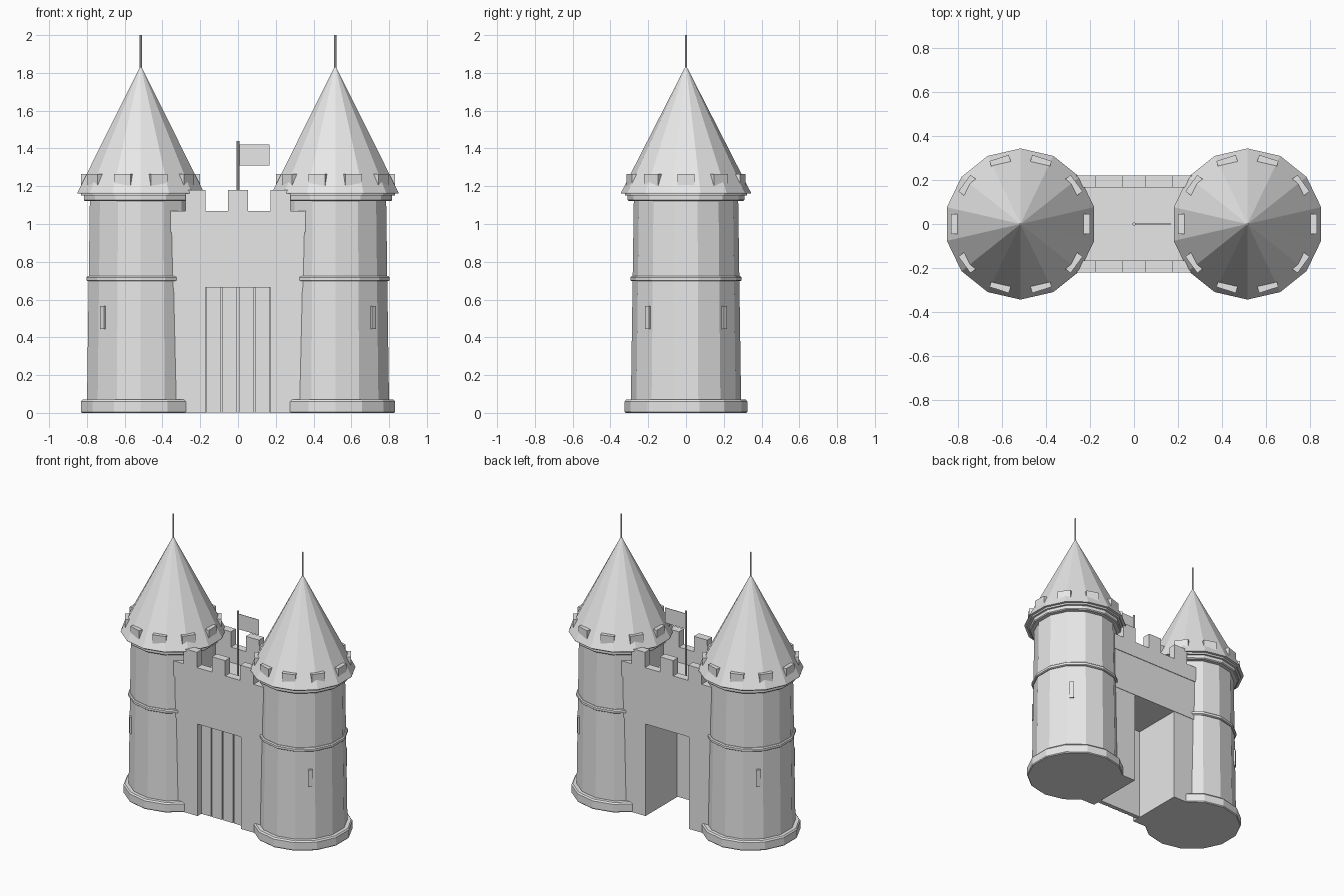
import bpy, bmesh, math
from mathutils import Matrix, Vector

if "Cube" in bpy.data.objects:
    bpy.data.objects.remove(bpy.data.objects["Cube"])

SIDES = 14
TOWER_X = 0.515

stone = bpy.data.materials.new("pale_grey_stone")
stone.diffuse_color = (0.8, 0.8, 0.8, 1)
stone.use_nodes = True
stone.node_tree.nodes["Principled BSDF"].inputs["Base Color"].default_value = stone.diffuse_color


def finish(name, bm):
    bmesh.ops.recalc_face_normals(bm, faces=bm.faces)
    mesh = bpy.data.meshes.new(name)
    bm.to_mesh(mesh)
    bm.free()
    mesh.materials.append(stone)
    ob = bpy.data.objects.new(name, mesh)
    bpy.context.collection.objects.link(ob)
    return ob


def add_box(bm, lo, hi, matrix=Matrix()):
    lo, hi = Vector(lo), Vector(hi)
    m = matrix @ Matrix.Translation((lo + hi) / 2) @ Matrix.Diagonal((*(hi - lo), 1))
    bmesh.ops.create_cube(bm, size=1, matrix=m)


def box(name, lo, hi):
    bm = bmesh.new()
    add_box(bm, lo, hi)
    return finish(name, bm)


def lathe(name, profile, x=0, sides=SIDES):
    """Closed solid from (radius, z) pairs, with a corner pointing along y."""
    bm = bmesh.new()
    rings = []
    for r, z in profile:
        if r == 0:
            rings.append([bm.verts.new((x, 0, z))] * sides)
            continue
        angles = [math.pi / 2 + 2 * math.pi * i / sides for i in range(sides)]
        rings.append([bm.verts.new((x + r * math.cos(a), r * math.sin(a), z)) for a in angles])
    for a, b in zip(rings, rings[1:]):
        for i in range(sides):
            j = (i + 1) % sides
            quad = [a[i], a[j], b[j], b[i]]
            bm.faces.new(list(dict.fromkeys(quad)))
    for ring, (r, z) in ((rings[0], profile[0]), (rings[-1], profile[-1])):
        if r > 0:
            bm.faces.new(ring)
    return finish(name, bm)


# Towers
for side, s in (("left", -1), ("right", 1)):
    x = s * TOWER_X
    lathe(side + "_tower_base", [(0.32, 0), (0.325, 0.006), (0.325, 0.06), (0.317, 0.07)], x)
    lathe(side + "_tower_body", [(0.292, 0.05), (0.276, 1.15)], x)
    lathe(side + "_tower_band", [(0.288, 0.697), (0.295, 0.702), (0.295, 0.718), (0.288, 0.724)], x)
    lathe(side + "_tower_collar", [(0.303, 1.122), (0.309, 1.128), (0.309, 1.15), (0.324, 1.15),
                                   (0.324, 1.168)], x)
    lathe(side + "_roof", [(0.343, 1.162), (0.343, 1.168), (0, 1.84)], x)
    lathe(side + "_spire", [(0.006, 1.8), (0.006, 2.0)], x, 8)

    # Ring of battlement blocks poking through the roof edge
    bm = bmesh.new()
    for i in range(10):
        turn = Matrix.Translation((x, 0, 0)) @ Matrix.Rotation(i * math.pi / 5, 4, 'Z')
        add_box(bm, (0.284, -0.046, 1.172), (0.315, 0.046, 1.264), turn)
    finish(side + "_tower_battlements", bm)

    # Arrow slits on the outer diagonals
    bm = bmesh.new()
    for d in (-1, 1):
        angle = math.atan2(d, s)
        turn = Matrix.Translation((x, 0, 0)) @ Matrix.Rotation(angle, 4, 'Z')
        add_box(bm, (0.265, -0.015, 0.445), (0.291, 0.015, 0.567), turn)
    finish(side + "_arrow_slits", bm)

    # Gate pillars
    inner, outer = sorted((s * 0.172, s * 0.42))
    box(side + "_gate_pillar", (inner, -0.214, 0), (outer, 0.214, 0.665))

# Wall over the gate, with its parapets
box("gate_wall", (-0.42, -0.217, 0.663), (0.42, 0.217, 0.96))
for name, d in (("front", -1), ("back", 1)):
    y0, y1 = sorted((d * 0.165, d * 0.221))
    box(name + "_parapet", (-0.40, y0, 0.957), (0.40, y1, 1.07))
    bm = bmesh.new()
    for x in (-0.225, 0, 0.225):
        add_box(bm, (x - 0.053, y0, 1.07), (x + 0.053, y1, 1.18))
    finish(name + "_battlements", bm)

# Plank door
box("door", (-0.175, -0.165, 0.003), (0.175, -0.145, 0.665))
bm = bmesh.new()
for i in range(4):
    x = -0.129 + i * 0.086
    add_box(bm, (x - 0.039, -0.176, 0.003), (x + 0.039, -0.163, 0.664))
finish("door_planks", bm)

# Flag on its pole
lathe("flag_pole", [(0.008, 0.95), (0.008, 1.44)], 0, 8)
box("flag", (0.0, -0.002, 1.31), (0.167, 0.002, 1.42))
